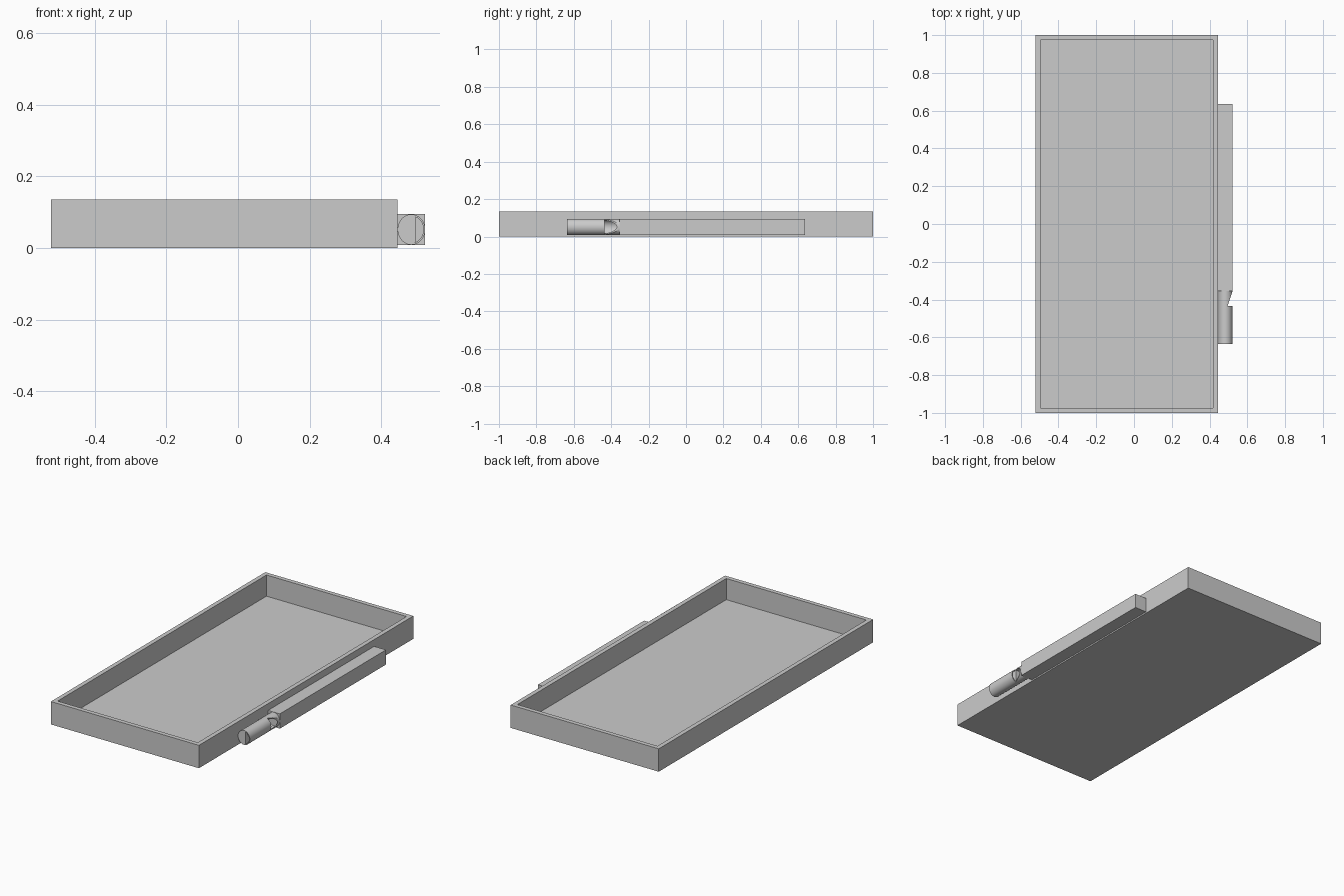
import bpy
import bmesh
import math

cube = bpy.data.objects.get("Cube")
if cube:
    bpy.data.objects.remove(cube, do_unlink=True)

grey = bpy.data.materials.new("plain grey")
grey.use_nodes = True
GREY = (0.6, 0.6, 0.6, 1)
grey.diffuse_color = GREY
grey.node_tree.nodes["Principled BSDF"].inputs["Base Color"].default_value = GREY

RIM, WALL, FLOOR = 0.135, 0.026, 0.01
LEFT, RIGHT = -0.522, 0.445           # tray sides in x
CX, CZ, RX, RZ = 0.4835, 0.0515, 0.0385, 0.0425   # pipe axis and radii
END, STEP, LIP = -0.635, -0.435, -0.355           # pipe stations in y
FLAT, SKIN = 0.495, 0.005


def finish(name, bm):
    bmesh.ops.recalc_face_normals(bm, faces=bm.faces)
    mesh = bpy.data.meshes.new(name)
    bm.to_mesh(mesh)
    bm.free()
    obj = bpy.data.objects.new(name, mesh)
    mesh.materials.append(grey)
    bpy.context.collection.objects.link(obj)
    return obj


def box(name, x, y, z):
    bm = bmesh.new()
    bmesh.ops.create_cube(bm, size=1)
    for v in bm.verts:
        v.co = [a + (b - a) * (c + 0.5) for (a, b), c in zip((x, y, z), v.co)]
    return finish(name, bm)


def prism(name, outline, y0, y1):
    """Extrude an outline of (x, z) points along y."""
    bm = bmesh.new()
    face = bm.faces.new([bm.verts.new((x, y0, z)) for x, z in outline])
    ext = bmesh.ops.extrude_face_region(bm, geom=[face])
    for v in ext["geom"]:
        if isinstance(v, bmesh.types.BMVert):
            v.co.y = y1
    return finish(name, bm)


def ellipse(shrink, n=48):
    return [(CX + (RX - shrink) * math.cos(2 * math.pi * i / n),
             CZ + (RZ - shrink) * math.sin(2 * math.pi * i / n)) for i in range(n)]


def subtract(target, cutter):
    mod = target.modifiers.new("cut", "BOOLEAN")
    mod.operation, mod.solver, mod.object = "DIFFERENCE", "EXACT", cutter
    bpy.context.view_layer.objects.active = target
    bpy.ops.object.modifier_apply(modifier=mod.name)
    bpy.data.objects.remove(cutter, do_unlink=True)


# Open tray: inset the top face and push it down to the floor
tray = box("tray", (LEFT, RIGHT), (-1, 1), (0, RIM))
bm = bmesh.new()
bm.from_mesh(tray.data)
top = max(bm.faces, key=lambda f: f.calc_center_median().z)
bmesh.ops.inset_region(bm, faces=[top], thickness=WALL, use_even_offset=True)
ext = bmesh.ops.extrude_face_region(bm, geom=[top])
bmesh.ops.delete(bm, geom=[top], context="FACES")
for v in ext["geom"]:
    if isinstance(v, bmesh.types.BMVert):
        v.co.z = FLOOR
bm.to_mesh(tray.data)
bm.free()

# Square bar along the left side
box("side_bar", (RIGHT, CX + RX), (LIP, 0.635), (CZ - RZ - 0.001, CZ + RZ + 0.001))

# Hollow round pipe with a sloped window in front of the bar
pipe = prism("pipe", ellipse(0), END, LIP)
subtract(pipe, prism("bore", ellipse(SKIN), END - 0.1, LIP + 0.1))
bm = bmesh.new()
corners = [(FLAT, STEP), (CX + RX + 0.1, STEP), (CX + RX + 0.1, LIP), (CX + RX, LIP)]
low = [bm.verts.new((x, y, -0.1)) for x, y in corners]
high = [bm.verts.new((x, y, 0.2)) for x, y in corners]
bm.faces.new(low)
bm.faces.new(high)
for i in range(4):
    j = (i + 1) % 4
    bm.faces.new((low[i], low[j], high[j], high[i]))
subtract(pipe, finish("window", bm))

# Plug inside the pipe, with a flat side that leaves an air slot
plug = prism("pipe_plug", [(min(x, FLAT), z) for x, z in ellipse(SKIN)
                           if x < FLAT + 0.008], END, STEP)

for obj in (pipe, plug):
    bpy.ops.object.select_all(action="DESELECT")
    obj.select_set(True)
    bpy.context.view_layer.objects.active = obj
    bpy.ops.object.shade_smooth_by_angle(angle=math.radians(30))
